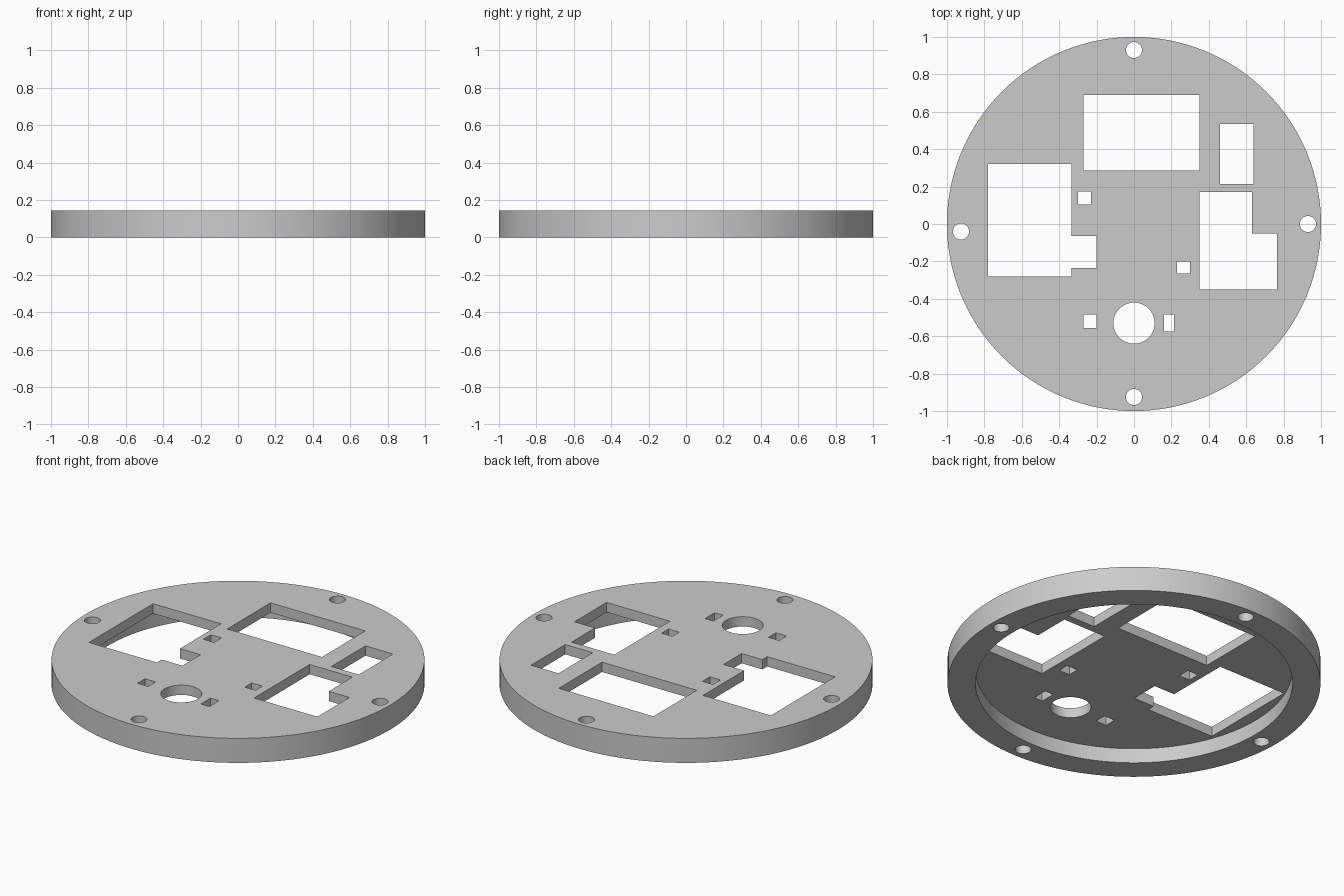
import bpy
import bmesh
from math import radians
from mathutils import Matrix, Vector

cube = bpy.data.objects.get("Cube")
if cube:
    bpy.data.objects.remove(cube, do_unlink=True)

HEIGHT = 0.145
FLOOR = 0.087      # underside of the top plate
RECESS = 0.85      # inner radius of the rim

grey = bpy.data.materials.new("light grey")
grey.use_nodes = True
colour = (0.6, 0.6, 0.6, 1)
grey.diffuse_color = colour
grey.node_tree.nodes["Principled BSDF"].inputs["Base Color"].default_value = colour


def new_object(name, bm):
    mesh = bpy.data.meshes.new(name)
    bm.to_mesh(mesh)
    bm.free()
    mesh.materials.append(grey)
    obj = bpy.data.objects.new(name, mesh)
    bpy.context.collection.objects.link(obj)
    return obj


def disc(name, x, y, radius, z0, z1, segments):
    bm = bmesh.new()
    bmesh.ops.create_cone(bm, cap_ends=True, segments=segments, radius1=radius,
                          radius2=radius, depth=z1 - z0,
                          matrix=Matrix.Translation((x, y, (z0 + z1) / 2)))
    return new_object(name, bm)


def prism(name, outline):
    bm = bmesh.new()
    face = bm.faces.new([bm.verts.new((x, y, -0.1)) for x, y in outline])
    out = bmesh.ops.extrude_face_region(bm, geom=[face])
    top = [v for v in out["geom"] if isinstance(v, bmesh.types.BMVert)]
    bmesh.ops.translate(bm, verts=top, vec=Vector((0, 0, 0.4)))
    bmesh.ops.recalc_face_normals(bm, faces=bm.faces)
    return new_object(name, bm)


def box(name, x0, x1, y0, y1):
    return prism(name, [(x0, y0), (x1, y0), (x1, y1), (x0, y1)])


# Round base plate and the recess under it
plate = disc("base_plate", 0, 0, 1, 0, HEIGHT, 128)
cutters = [disc("recess_cutter", 0, 0, RECESS, -0.1, FLOOR, 128)]

# Screw holes in the rim and the large round hole
for x, y in [(0, 0.93), (0.93, 0), (0, -0.925), (-0.925, -0.04)]:
    cutters.append(disc("screw_hole_cutter", x, y, 0.043, -0.1, 0.3, 32))
cutters.append(disc("round_hole_cutter", 0, -0.53, 0.11, -0.1, 0.3, 64))

# Rectangular windows and small slots
for rect in [(-0.27, 0.35, 0.285, 0.69), (0.46, 0.64, 0.215, 0.535),
             (-0.3, -0.23, 0.105, 0.175), (0.23, 0.3, -0.265, -0.2),
             (-0.27, -0.2, -0.555, -0.485), (0.16, 0.215, -0.575, -0.485)]:
    cutters.append(box("slot_cutter", *rect))

# Stepped windows
cutters.append(prism("left_window_cutter", [
    (-0.78, -0.28), (-0.335, -0.28), (-0.335, -0.235), (-0.2, -0.235),
    (-0.2, -0.065), (-0.335, -0.065), (-0.335, 0.32), (-0.78, 0.32)]))
cutters.append(prism("right_window_cutter", [
    (0.35, -0.35), (0.765, -0.35), (0.765, -0.05), (0.63, -0.05),
    (0.63, 0.17), (0.35, 0.17)]))

# Cut every opening, then remove the cutters
bpy.context.view_layer.objects.active = plate
for cutter in cutters:
    cutter.hide_render = True
    mod = plate.modifiers.new("opening", "BOOLEAN")
    mod.operation = "DIFFERENCE"
    mod.solver = "EXACT"
    mod.object = cutter
    bpy.ops.object.modifier_apply(modifier=mod.name)
    bpy.data.objects.remove(cutter, do_unlink=True)

bpy.ops.object.select_all(action="DESELECT")
plate.select_set(True)
bpy.ops.object.shade_smooth_by_angle(angle=radians(30))
